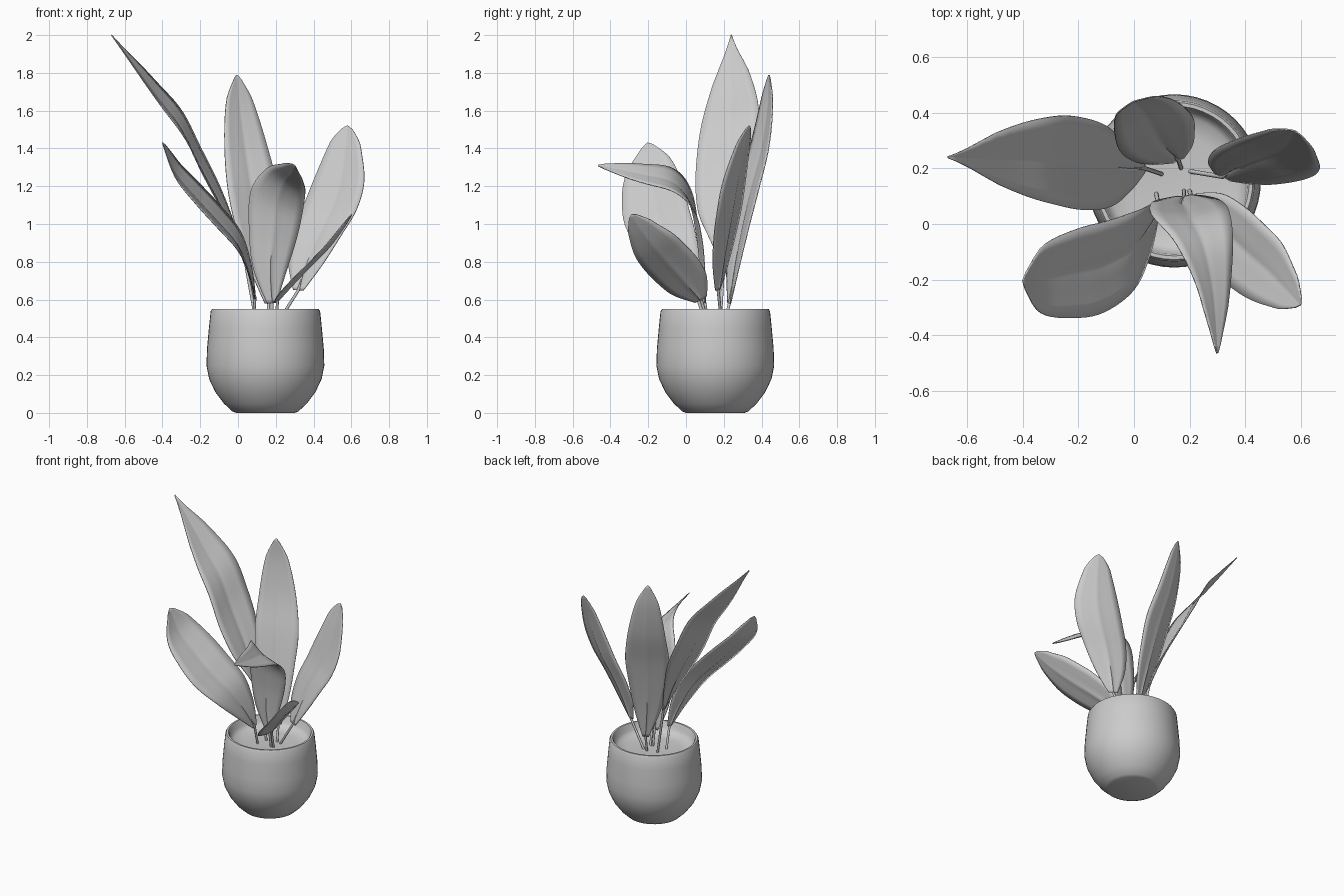
import bpy, bmesh, math
from mathutils import Vector

cube = bpy.data.objects.get("Cube")
if cube:
    bpy.data.objects.remove(cube, do_unlink=True)

grey = bpy.data.materials.new("plain_grey")
grey.use_nodes = True
GREY = (0.6, 0.6, 0.6, 1)
grey.diffuse_color = GREY
grey.node_tree.nodes["Principled BSDF"].inputs["Base Color"].default_value = GREY

CENTRE = Vector((0.145, 0.155, 0))


def finish(name, bm, angle=60):
    bmesh.ops.recalc_face_normals(bm, faces=bm.faces)
    mesh = bpy.data.meshes.new(name)
    bm.to_mesh(mesh)
    bm.free()
    mesh.materials.append(grey)
    obj = bpy.data.objects.new(name, mesh)
    bpy.context.collection.objects.link(obj)
    bpy.ops.object.select_all(action='DESELECT')
    obj.select_set(True)
    bpy.context.view_layer.objects.active = obj
    bpy.ops.object.shade_smooth_by_angle(angle=math.radians(angle))
    return obj


def lathe(name, profile, steps=48):
    """Spin a radius/height profile about the pot axis."""
    bm = bmesh.new()
    verts = [bm.verts.new(CENTRE + Vector((r, 0, z))) for r, z in profile]
    edges = [bm.edges.new(pair) for pair in zip(verts, verts[1:])]
    bmesh.ops.spin(bm, geom=verts + edges, cent=CENTRE, axis=(0, 0, 1),
                   angle=math.tau, steps=steps)
    bmesh.ops.remove_doubles(bm, verts=bm.verts, dist=0.0005)
    return finish(name, bm, 50)


def smooth(values, t):
    """Catmull-Rom interpolation through values, t in 0..1."""
    n = len(values) - 1
    i = min(int(t * n), n - 1)
    u = t * n - i
    p0, p1, p2, p3 = (values[min(max(k, 0), n)] for k in range(i - 1, i + 3))
    return (p1 * 2 + (p2 - p0) * u + (p0 * 2 - p1 * 5 + p2 * 4 - p3) * u * u
            + (p1 * 3 - p0 - p2 * 3 + p3) * u ** 3) * 0.5


def leaf(name, path, widths, side, root, side_end=None, fold=0.12, rows=32):
    """Blade folded along its midrib, with a thin stalk down to the soil."""
    pts = [Vector(p) for p in path]
    start = Vector(side).normalized()
    end = Vector(side_end or side).normalized()
    up = 1 if (pts[-1] - pts[-3]).cross(end).z > 0 else -1
    bm = bmesh.new()
    grid = []
    columns = (-1, -0.7, -0.35, -0.08, 0, 0.08, 0.35, 0.7, 1)
    for r in range(rows + 1):
        t = r / rows
        tip = min(1, (1 - t) * 9) ** 0.5              # rounded tip
        mid, w = smooth(pts, t), max(smooth(widths, t) * tip, 0.003)
        tangent = smooth(pts, min(t + 0.02, 1)) - smooth(pts, max(t - 0.02, 0))
        across = start.lerp(end, t).normalized()
        normal = tangent.cross(across).normalized() * up
        row = []
        for c in columns:
            height = w * fold * (abs(c) ** 1.3 - 0.4)
            height -= 0.006 * (c == 0) * (1 - t)      # midrib groove
            row.append(bm.verts.new(mid + across * c * w + normal * height))
        grid.append(row)
    for a, b in zip(grid, grid[1:]):
        for k in range(len(columns) - 1):
            bm.faces.new((a[k], a[k + 1], b[k + 1], b[k]))
    blade = finish(name + "_blade", bm)
    solid = blade.modifiers.new("thickness", 'SOLIDIFY')
    solid.thickness = 0.005
    solid.offset = 0

    # Stalk tube
    curve = bpy.data.curves.new(name + "_stalk", 'CURVE')
    curve.dimensions = '3D'
    curve.bevel_depth = 0.008
    curve.bevel_resolution = 2
    curve.use_fill_caps = True
    spline = curve.splines.new('POLY')
    stalk = [Vector(root), (Vector(root) + pts[0]) / 2, pts[0],
             smooth(pts, 0.08)]
    spline.points.add(len(stalk) - 1)
    for point, co in zip(spline.points, stalk):
        point.co = (*co, 1)
    spline.points[-1].radius = 0.3
    curve.materials.append(grey)
    bpy.context.collection.objects.link(
        bpy.data.objects.new(name + "_stalk", curve))


# Pot with a rounded belly, its inside curving into a shallow dished filling
lathe("pot", [(0, 0), (0.155, 0), (0.175, 0.008), (0.22, 0.05), (0.265, 0.11),
              (0.298, 0.18), (0.312, 0.25), (0.309, 0.34), (0.299, 0.45),
              (0.29, 0.537), (0.283, 0.549), (0.27, 0.549), (0.264, 0.54),
              (0.258, 0.505), (0.235, 0.48), (0.17, 0.47), (0, 0.467)])

# Leaves: midrib path, half widths along it, direction across the blade
leaf("tall_leaf",
     [(.04, .2, .79), (-.02, .2, .96), (-.1, .21, 1.13), (-.2, .22, 1.32),
      (-.3, .23, 1.52), (-.44, .235, 1.7), (-.67, .24, 2.0)],
     [.012, .085, .16, .185, .175, .13, .015], (-.05, .9, .42), (.1, .18, .46))
leaf("back_leaf",
     [(.16, .23, .58), (.13, .255, .78), (.1, .29, .98), (.075, .335, 1.18),
      (.04, .395, 1.4), (.01, .43, 1.62), (-.005, .44, 1.79)],
     [.02, .085, .125, .145, .125, .085, .03], (.9, .4, 0), (.17, .2, .46))
leaf("left_leaf",
     [(.32, .17, .65), (.36, .19, .79), (.42, .215, .94), (.49, .24, 1.08),
      (.54, .265, 1.23), (.565, .3, 1.39), (.58, .335, 1.52)],
     [.03, .1, .14, .155, .145, .1, .05], (.92, -.42, -.06), (.2, .19, .46))
leaf("bent_leaf",
     [(.18, .1, .58), (.17, .085, .76), (.185, .065, .95), (.205, .025, 1.12),
      (.25, -.07, 1.225), (.285, -.24, 1.265), (.3, -.465, 1.31)],
     [.025, .09, .13, .148, .12, .075, .025], (1, .1, .1), (.18, .12, .46),
     side_end=(.65, 0, -.75))
leaf("right_leaf",
     [(.09, .06, .61), (.06, -.01, .75), (.0, -.09, .9), (-.11, -.15, 1.03),
      (-.22, -.175, 1.15), (-.33, -.195, 1.28), (-.4, -.205, 1.43)],
     [.02, .09, .15, .175, .17, .135, .05], (.05, .95, .33), (.08, .11, .46))
leaf("low_leaf",
     [(.21, .08, .6), (.27, .02, .67), (.34, -.045, .745), (.41, -.11, .815),
      (.48, -.17, .885), (.54, -.23, .96), (.6, -.29, 1.05)],
     [.04, .115, .14, .142, .13, .09, .04], (.45, .78, .45), (.2, .12, .46))
